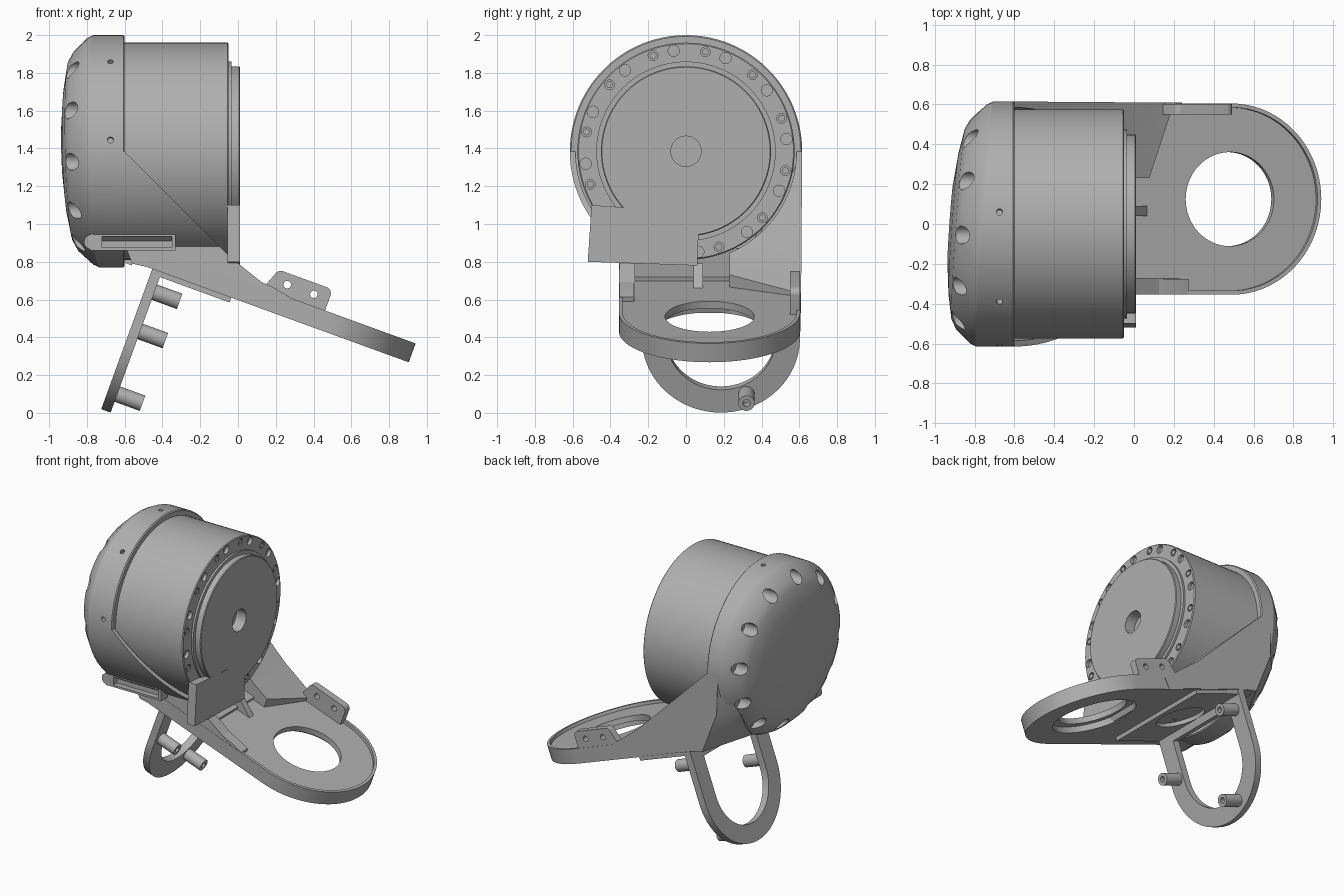
import bpy, bmesh
from math import sin, cos, pi, radians
from mathutils import Matrix, Vector

cube = bpy.data.objects.get("Cube")
if cube:
    bpy.data.objects.remove(cube)

grey = bpy.data.materials.new("plain grey")
grey.use_nodes = True
GREY = (0.43, 0.43, 0.43, 1)
grey.diffuse_color = GREY
grey.node_tree.nodes["Principled BSDF"].inputs["Base Color"].default_value = GREY

AXIS_Z = 1.385                                   # height of the drum axis
DRUM = Matrix.Translation((0, 0, AXIS_Z))
ARM = Matrix.Translation((0.471, 0.125, 0.482)) @ Matrix.Rotation(radians(20), 4, "Y")
WORLD = Matrix()


def finish(name, bm, matrix):
    bmesh.ops.recalc_face_normals(bm, faces=bm.faces)
    mesh = bpy.data.meshes.new(name)
    bm.to_mesh(mesh)
    bm.free()
    mesh.transform(matrix)
    mesh.materials.append(grey)
    ob = bpy.data.objects.new(name, mesh)
    bpy.context.collection.objects.link(ob)
    return ob


def prism(name, outline, lo, hi, axis, matrix=WORLD):
    """Extrude a 2D outline along an axis from lo to hi."""
    place = {"X": lambda a, b: (lo, a, b), "Y": lambda a, b: (a, lo, b),
             "Z": lambda a, b: (a, b, lo)}[axis]
    bm = bmesh.new()
    face = bm.faces.new([bm.verts.new(place(a, b)) for a, b in outline])
    new = bmesh.ops.extrude_face_region(bm, geom=[face])["geom"]
    shift = Vector([(hi - lo) * (axis == k) for k in "XYZ"])
    bmesh.ops.translate(bm, vec=shift, verts=[v for v in new if isinstance(v, bmesh.types.BMVert)])
    return finish(name, bm, matrix)


def lathe(name, profile, steps=96):
    """Spin (x, radius) points about the drum axis."""
    bm = bmesh.new()
    vs = [bm.verts.new((x, 0, r)) for x, r in profile]
    edges = [bm.edges.new(p) for p in zip(vs, vs[1:])]
    bmesh.ops.spin(bm, geom=vs + edges, axis=(1, 0, 0), cent=(0, 0, 0),
                   angle=2 * pi, steps=steps)
    bmesh.ops.remove_doubles(bm, verts=bm.verts, dist=1e-5)
    return finish(name, bm, DRUM)


def hull(name, points):
    bm = bmesh.new()
    for p in points:
        bm.verts.new(p)
    bmesh.ops.convex_hull(bm, input=bm.verts)
    return finish(name, bm, WORLD)


def arc(ca, cb, r, start, end, n=48):
    return [(ca + r * cos(radians(start + (end - start) * i / n)),
             cb + r * sin(radians(start + (end - start) * i / n))) for i in range(n + 1)]


def circle(ca, cb, r, n=24):
    return arc(ca, cb, r, 0, 360, n)[:-1]


def rect(a0, a1, b0, b1):
    return [(a0, b0), (a1, b0), (a1, b1), (a0, b1)]


def boolean(ob, cutters, operation="DIFFERENCE"):
    for cutter in cutters:
        mod = ob.modifiers.new("cut", "BOOLEAN")
        mod.operation, mod.solver, mod.object = operation, "EXACT", cutter
        bpy.context.view_layer.objects.active = ob
        bpy.ops.object.modifier_apply(modifier=mod.name)
        bpy.data.objects.remove(cutter)


def join(obs):
    with bpy.context.temp_override(active_object=obs[0], object=obs[0],
                                   selected_objects=obs, selected_editable_objects=obs):
        bpy.ops.object.join()
    return obs[0]


# Motor drum with stepped output disc and a double ring of bolt holes
motor = lathe("motor_drum", [(-0.65, 0), (-0.65, 0.575), (-0.056, 0.575), (-0.05, 0.569),
                             (-0.05, 0.475), (-0.035, 0.475), (-0.035, 0.45), (0.005, 0.45),
                             (0.01, 0.445), (0.01, 0.08), (-0.07, 0.08), (-0.07, 0)])
holes = []
for k in range(12):
    for offset, r in ((-11, 0.026), (7, 0.03)):
        t = radians(offset + 30 * k)
        holes.append(prism("hole", circle(0.536 * cos(t), 0.536 * sin(t), r, 16),
                           -0.075, 0.02, "X", DRUM))
boolean(motor, [join(holes)])

# Bolt heads seated in the narrower holes
heads = []
for k in range(12):
    t = radians(-11 + 30 * k)
    heads.append(prism("bolt_heads", circle(0.536 * cos(t), 0.536 * sin(t), 0.018, 16),
                       -0.08, -0.05, "X", DRUM))
join(heads)

# Rear housing: domed cap, leaning slightly, with a ring of bores and side screw holes
housing = lathe("rear_housing", [(-0.6, 0), (-0.6, 0.608), (-0.607, 0.615), (-0.76, 0.615),
                                 (-0.79, 0.6), (-0.865, 0.53), (-0.892, 0.48), (-0.915, 0.36),
                                 (-0.932, 0.2), (-0.937, 0)])
for v in housing.data.vertices:
    if v.co.x < -0.7:
        v.co.x += 0.01 + 0.07 * v.co.y - 0.025 * (v.co.z - AXIS_Z)
bores = []
for k in range(12):
    t = radians(156 - 30 * k)
    bores.append(prism("bore", circle(0.53 * cos(t), 0.53 * sin(t), 0.045), -1, -0.75, "X", DRUM))
for k in range(3):
    turn = Matrix.Rotation(radians(-5.6 - 45 * k), 4, "X")
    bores.append(prism("screw", circle(-0.675, 0, 0.016, 12), -0.7, -0.57, "Y", DRUM @ turn))
boolean(housing, [join(bores)])

# Lower shell: wraps the drum, cut off along a diagonal, with a flat left wall
section = arc(0, AXIS_Z, 0.615, 180, 235, 24) + [(-0.355, 0.45), (0.608, 0.45), (0.615, AXIS_Z)]
shell = prism("lower_shell", section, -0.75, 0.3, "X")
side = [(-0.69, AXIS_Z), (-0.6, AXIS_Z), (-0.04, 0.825), (0.24, 0.6), (0.2, 0.53),
        (-0.47, 0.77), (-0.56, 0.79), (-0.68, 1.1)]
boolean(shell, [prism("side_cut", side, -1, 1, "Y")], "INTERSECT")
gusset_cut = [(-0.46, 0.095), (-0.32, 0.445), (0, 0.445), (0, 0.095)]
boolean(shell, [prism("drum_cut", circle(0, 0, 0.585, 96), -0.6, 0.01, "X", DRUM),
                prism("bay_cut", [(-0.49, 0.9), (-0.49, 0.83), (0.4, 0.5), (0.4, 0.9)],
                      -0.27, 0.23, "Y"),
                prism("gusset_cut", gusset_cut, 0.025, 0.4, "Z", ARM)])

# Tapered corner blending the dome into the flat left wall
hull("housing_corner", [(-0.6, 0.612, 1.36), (-0.69, 0.612, 1.36), (-0.68, 0.612, 1.1),
                        (-0.56, 0.608, 0.79), (-0.56, 0.3, 0.78), (-0.75, 0.3, 0.85),
                        (-0.79, 0.5, 1.1), (-0.77, 0.4, 0.95), (-0.6, 0.4, 1.0)])

# Side handle slot low on the right of the housing
rail = prism("side_rail", rect(-0.78, -0.33, 0.86, 0.95), -0.43, -0.3, "Y")
boolean(rail, [prism("slot", rect(-0.72, -0.35, 0.875, 0.935), -0.5, -0.39, "Y")])
prism("rail_stop", circle(-0.775, 0.905, 0.04), -0.43, -0.3, "Y")

# Square stop pad across the drum face
prism("stop_pad", [(-0.5, 1.1), (-0.52, 0.8), (0.06, 0.78), (0.07, 1.06)], -0.055, 0.0105, "X")

# Sloping arm with a round end, raised lip and a hole widened underneath
arm = prism("arm_plate", arc(0, 0, 0.48, -90, 90) + [(-1, 0.48), (-1, -0.48)],
            -0.053, 0.053, "Z", ARM)
boolean(arm, [prism("recess", arc(0, 0, 0.46, -90, 90) + [(-0.55, 0.46), (-0.55, -0.46)],
                    0.03, 0.1, "Z", ARM),
              prism("ring_hole", circle(0, 0, 0.236, 64), -0.2, 0.2, "Z", ARM),
              prism("counterbore", circle(0, 0, 0.29, 64), -0.2, -0.01, "Z", ARM)])
prism("centre_rib", [(-0.3, 0.73), (-0.02, 0.79), (0.1, 0.61), (-0.3, 0.7)], 0.04, 0.09, "Y")
prism("right_cheek", [(-0.55, 0), (-0.23, 0), (-0.23, 0.055), (-0.33, 0.075), (-0.55, 0.09)],
      -0.478, -0.4, "Y", ARM)

# Upright tab on the arm with two holes
corner = 0.035
tab_outline = [(-0.4, 0), (-0.03, 0)] + arc(-0.03 - corner, 0.172 - corner, corner, 0, 90, 8) \
    + arc(-0.345 + corner, 0.172 - corner, corner, 90, 160, 8)
tab = prism("arm_tab", tab_outline, 0.425, 0.478, "Y", ARM)
boolean(tab, [prism("tab_hole", circle(u, 0.113, 0.02, 16), 0.3, 0.6, "Y", ARM)
              for u in (-0.265, -0.115)])

# Hanging bracket: flange under the arm and a U-shaped ring at right angles
MID = 0.06
flange = prism("bracket_flange", rect(-0.965, -0.52, MID - 0.418, MID + 0.415),
               -0.08, -0.05, "Z", ARM)
boolean(flange, [prism("flange_hole", circle(-0.74, MID, 0.17, 48), -0.2, 0, "Z", ARM)])


def u_outline(r, top):
    return arc(MID, -0.425, r, 180, 360) + [(MID + r, top), (MID - r, top)]


ring = prism("bracket_ring", u_outline(0.418, -0.055), -0.965, -0.912, "X", ARM)
boolean(ring, [prism("ring_opening", u_outline(0.29, -0.13), -1.1, -0.8, "X", ARM)])

# Standoff pegs with bored ends
for number, (y, n) in enumerate(((0.195, -0.739), (-0.285, -0.386), (0.4, -0.165)), 1):
    peg = prism("standoff_%d" % number, circle(y, n, 0.043), -0.93, -0.77, "X", ARM)
    boolean(peg, [prism("peg_bore", circle(y, n, 0.02, 16), -0.83, -0.7, "X", ARM)])

# Smooth shading with sharp edges kept
bpy.ops.object.select_all(action="DESELECT")
for ob in bpy.context.scene.objects:
    if ob.type == "MESH":
        ob.select_set(True)
        bpy.context.view_layer.objects.active = ob
bpy.ops.object.shade_smooth_by_angle(angle=radians(25))
